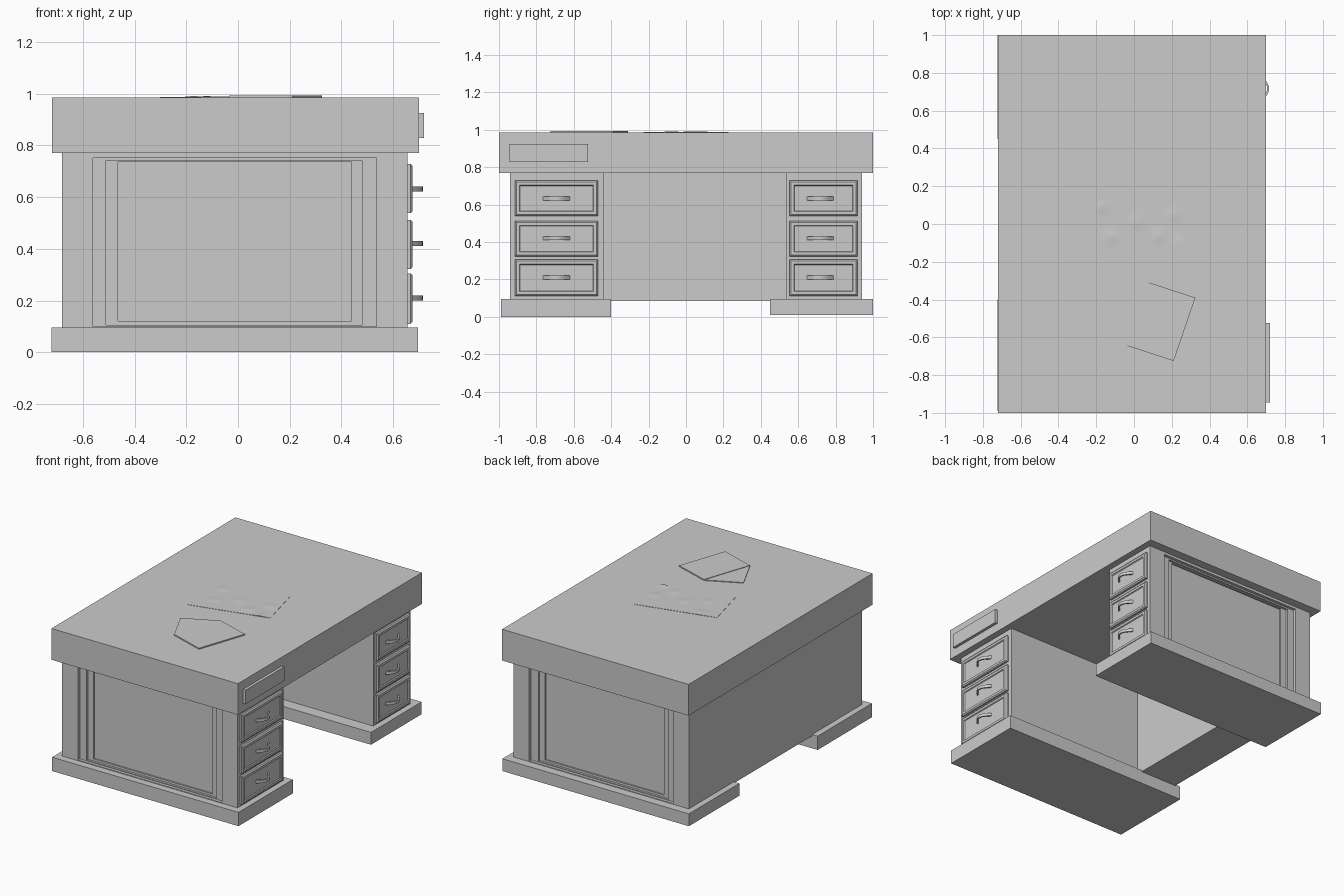
import bpy, bmesh, math
from mathutils import Vector, Matrix

if "Cube" in bpy.data.objects:
    bpy.data.objects.remove(bpy.data.objects["Cube"])


def finish(name, bm, smooth=False):
    bmesh.ops.recalc_face_normals(bm, faces=bm.faces)
    me = bpy.data.meshes.new(name)
    bm.to_mesh(me)
    bm.free()
    ob = bpy.data.objects.new(name, me)
    bpy.context.collection.objects.link(ob)
    if smooth:
        bpy.ops.object.select_all(action='DESELECT')
        ob.select_set(True)
        bpy.context.view_layer.objects.active = ob
        bpy.ops.object.shade_smooth_by_angle(angle=math.radians(35))
    return ob


def loft(name, rings, smooth=False):
    """Skin a list of point loops and cap both ends."""
    bm = bmesh.new()
    loops = [[bm.verts.new(p) for p in r] for r in rings]
    n = len(loops[0])
    for a, b in zip(loops, loops[1:]):
        for i in range(n):
            j = (i + 1) % n
            bm.faces.new((a[i], a[j], b[j], b[i]))
    bm.faces.new(loops[0])
    bm.faces.new(loops[-1])
    return finish(name, bm, smooth)


def box(name, x, y, z):
    return loft(name, [[(x[0], y[0], h), (x[1], y[0], h), (x[1], y[1], h), (x[0], y[1], h)] for h in z])


# Pedestal with stepped recessed panel on its outer side
def pedestal(name, y_in, y_out):
    s = -1 if y_out > 0 else 1
    steps = [(-.68, .655, .09, .77, None), (-.68, .655, .09, .77, 0),
             (-.56, .535, .10, .752, 0), (-.56, .535, .10, .752, .02),
             (-.51, .48, .105, .742, .02), (-.51, .48, .105, .742, .035),
             (-.465, .44, .12, .735, .035), (-.465, .44, .12, .735, .045)]
    rings = []
    for x0, x1, z0, z1, d in steps:
        y = y_in if d is None else y_out + s * d
        rings.append([(x0, y, z0), (x1, y, z0), (x1, y, z1), (x0, y, z1)])
    loft(name, rings)


# Drawer front with chamfered edge and inset field
def drawer(name, y0, y1, z0, z1):
    rings = []
    for x, i in ((.65, 0), (.668, 0), (.675, .008), (.675, .024), (.669, .028)):
        rings.append([(x, y0 + i, z0 + i), (x, y1 - i, z0 + i), (x, y1 - i, z1 - i), (x, y0 + i, z1 - i)])
    loft(name, rings)


# Bow-shaped flat pull
def handle(name, yc, zc):
    rings = []
    for k in range(13):
        t = -1 + k / 6
        x = .668 + .042 * math.cos(t * math.pi / 2)
        slope = -.042 * math.pi / 2 * math.sin(t * math.pi / 2) / .072
        nrm = Vector((1, -slope, 0)).normalized() * .005
        c = Vector((x, yc + .068 * t, zc))
        up = Vector((0, 0, .01))
        rings.append([c + nrm + up, c + nrm - up, c - nrm - up, c - nrm + up])
    loft(name, rings, True)


# Main structure
box("desk_top", (-.72, .70), (-1, 1), (.77, .985))
box("back_panel", (-.68, -.40), (-.45, .55), (.085, .77))
box("left_base", (-.722, .697), (-.99, -.40), (0, .095))
box("right_base", (-.722, .697), (.45, 1), (.01, .095))
pedestal("left_pedestal", -.44, -.94)
pedestal("right_pedestal", .535, .94)

# Drawers and handles
for side, y0, y1, yc in (("left", -.915, -.47, -.692), ("right", .553, .917, .717)):
    for i, (z0, z1, zc) in enumerate(((.11, .305, .21), (.322, .512, .42), (.538, .728, .632))):
        drawer(f"{side}_drawer_{i + 1}", y0, y1, z0, z1)
        handle(f"{side}_handle_{i + 1}", yc, zc)

# Slim plate on the edge of the top
box("edge_plate", (.695, .72), (-.945, -.525), (.828, .925))

# Opened envelope: rectangular body and pointed flap
body = [(.08, -.31), (.325, -.39), (.21, -.725), (-.035, -.645)]
flap = [(.08, -.31), (-.035, -.645), (-.145, -.42)]
loft("envelope_body", [[(x, y, z) for x, y in body] for z in (.984, .993)])
loft("envelope_flap", [[(x, y, z) for x, y in flap] for z in (.984, .990)])

# Crumpled paper sheet
bm = bmesh.new()
bmesh.ops.create_grid(bm, x_segments=36, y_segments=22, size=.5)
bmesh.ops.transform(bm, verts=bm.verts, matrix=Matrix.Translation((.005, 0, .987))
                    @ Matrix.Rotation(math.radians(14), 4, 'Z') @ Matrix.Diagonal((.55, .33, 1, 1)))
bumps = [(-.17, .09), (.01, .01), (.21, .045), (.13, -.065), (-.12, -.07), (.24, -.10)]
for v in bm.verts:
    for bx, by in bumps:
        v.co.z += .004 * math.exp(-((v.co.x - bx) ** 2 + (v.co.y - by) ** 2) / .0010)
edge = [e for e in bm.edges if e.is_boundary]
new = bmesh.ops.extrude_edge_only(bm, edges=edge)["geom"]
for v in new:
    if isinstance(v, bmesh.types.BMVert):
        v.co.z = .984
finish("paper_sheet", bm, True)
